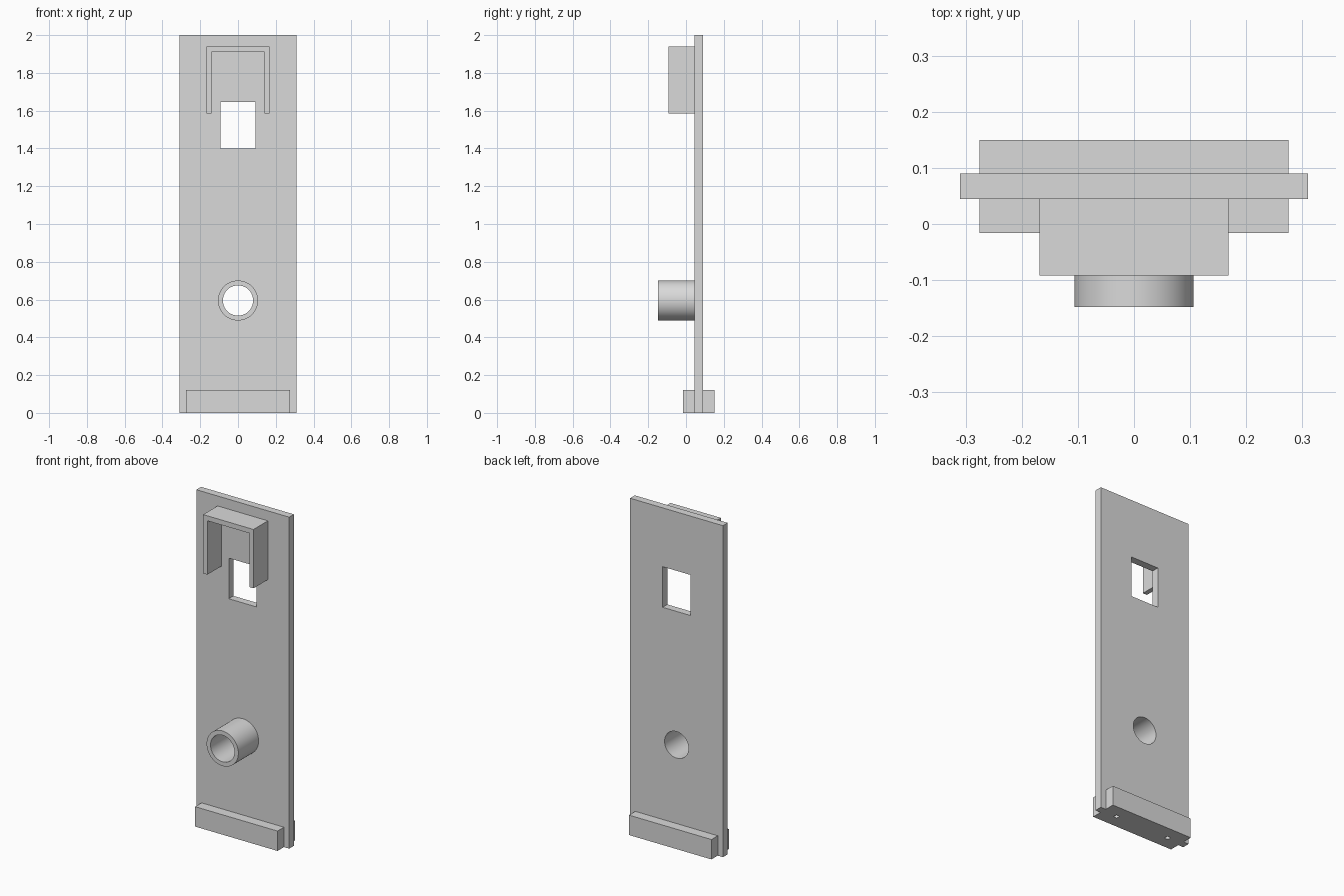
import bpy
from math import pi, radians

cube = bpy.data.objects.get("Cube")
if cube:
    bpy.data.objects.remove(cube, do_unlink=True)

grey = bpy.data.materials.new("light_grey")
grey.use_nodes = True
colour = (0.7, 0.7, 0.7, 1)
grey.diffuse_color = colour
grey.node_tree.nodes["Principled BSDF"].inputs["Base Color"].default_value = colour

BACK, FACE = 0.09, 0.045      # rear and front planes of the plate
TUBE_Z = 0.595


def finish(name):
    ob = bpy.context.object
    ob.name = ob.data.name = name
    ob.data.materials.append(grey)
    return ob


def box(name, x, y, z):
    """Box spanning the (min, max) pairs x, y and z."""
    spans = (x, y, z)
    bpy.ops.mesh.primitive_cube_add(size=1, location=[sum(s) / 2 for s in spans])
    bpy.context.object.scale = [s[1] - s[0] for s in spans]
    bpy.ops.object.transform_apply(location=True, rotation=True, scale=True)
    return finish(name)


def rod(name, radius, length, centre, along_y=True, sides=64):
    bpy.ops.mesh.primitive_cylinder_add(
        vertices=sides, radius=radius, depth=length, location=centre,
        rotation=(pi / 2 if along_y else 0, 0, 0))
    bpy.ops.object.transform_apply(location=True, rotation=True, scale=True)
    return finish(name)


def cut(target, cutter):
    mod = target.modifiers.new("cut", "BOOLEAN")
    mod.operation = "DIFFERENCE"
    mod.solver = "EXACT"
    mod.object = cutter
    bpy.ops.object.select_all(action="DESELECT")
    target.select_set(True)
    bpy.context.view_layer.objects.active = target
    bpy.ops.object.modifier_apply(modifier=mod.name)
    bpy.data.objects.remove(cutter, do_unlink=True)


def smooth(ob):
    bpy.ops.object.select_all(action="DESELECT")
    ob.select_set(True)
    bpy.context.view_layer.objects.active = ob
    bpy.ops.object.shade_smooth_by_angle(angle=radians(30))


# Back plate with window, round opening and two screw holes underneath
plate = box("back_plate", (-0.31, 0.31), (FACE, BACK), (0, 2))
cut(plate, box("window_cutter", (-0.093, 0.093), (0, 0.2), (1.4, 1.645)))
cut(plate, rod("opening_cutter", 0.08, 0.4, (0, FACE, TUBE_Z)))
for side in (-1, 1):
    cut(plate, rod("screw_cutter", 0.014, 0.16,
                   (side * 0.18, (FACE + BACK) / 2, 0), False, 24))
smooth(plate)

# Tube standing out from the front
tube = rod("front_tube", 0.106, FACE + 0.148, (0, (FACE - 0.148) / 2, TUBE_Z))
cut(tube, rod("bore_cutter", 0.08, 0.6, (0, 0, TUBE_Z)))
smooth(tube)

# Hood above the window, open at the bottom and front
hood = box("window_hood", (-0.168, 0.168), (-0.092, FACE), (1.585, 1.94))
cut(hood, box("hood_cutter", (-0.14, 0.14), (-0.2, 0.2), (1.5, 1.91)))

# Foot bars on both faces of the plate
box("front_foot_bar", (-0.275, 0.275), (-0.016, FACE), (0, 0.12))
box("back_foot_bar", (-0.275, 0.275), (BACK, 0.15), (0, 0.12))
